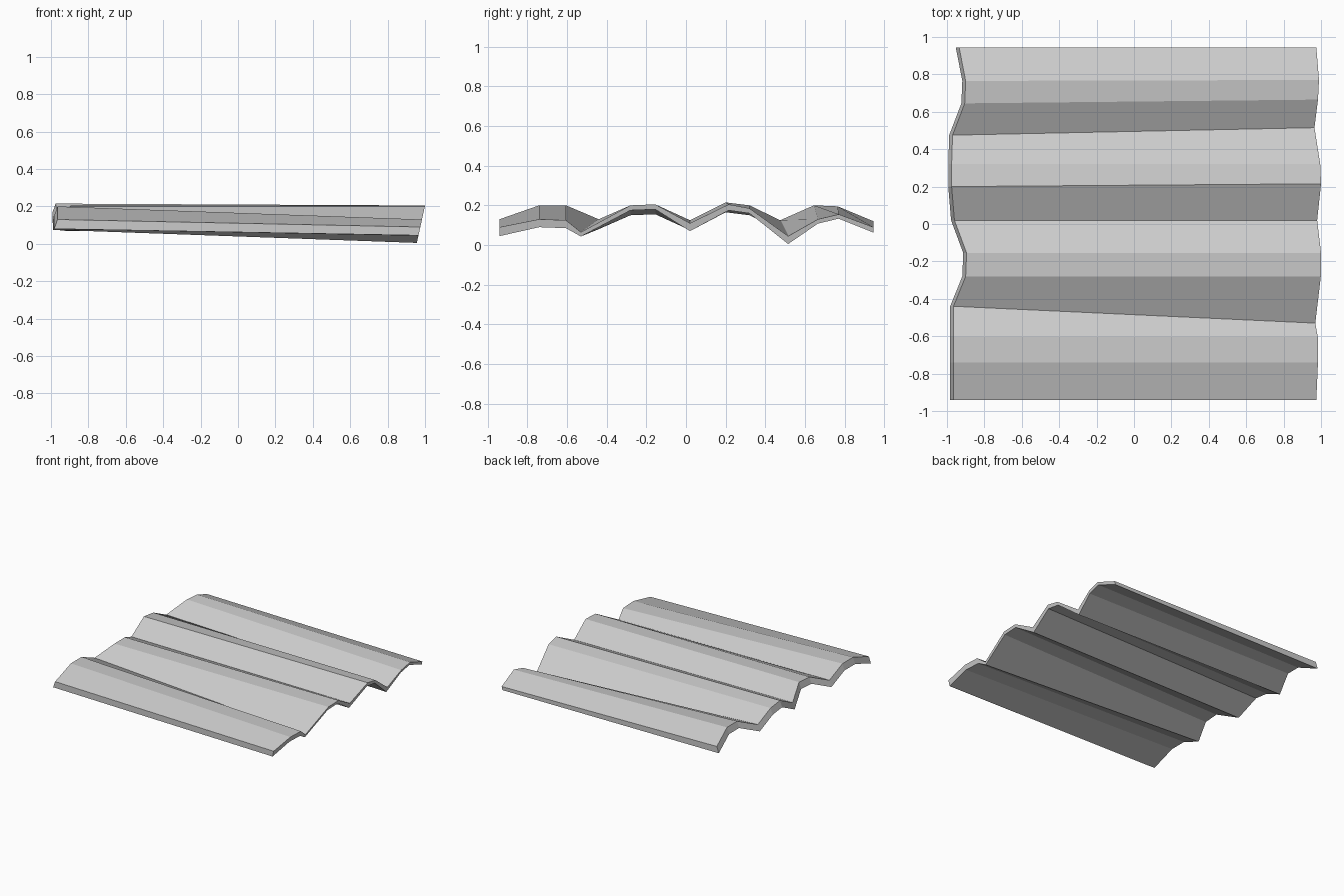
import bpy
import bmesh

# Remove the default cube only
cube = bpy.data.objects.get("Cube")
if cube:
    bpy.data.objects.remove(cube, do_unlink=True)

# Single flat colour
grey = bpy.data.materials.new("plain_grey")
grey.use_nodes = True
colour = (0.6, 0.6, 0.6, 1.0)
grey.diffuse_color = colour
grey.node_tree.nodes["Principled BSDF"].inputs["Base Color"].default_value = colour

# Wave stations from front to back: y, height and x at the left-hand edge,
# then y, height and thickness at the right-hand edge
stations = [
    (-.94, .13, -.965, -.94, .09, .045),
    (-.74, .20, -.965, -.74, .13, .04),
    (-.605, .20, -.965, -.605, .125, .04),
    (-.44, .13, -.965, -.53, .065, .022),
    (-.28, .20, -.90, -.28, .20, .025),
    (-.155, .205, -.895, -.155, .205, .025),
    (.02, .125, -.96, .02, .11, .04),
    (.2, .215, -.975, .215, .205, .03),
    (.32, .20, -.975, .32, .185, .025),
    (.475, .125, -.97, .515, .045, .04),
    (.645, .20, -.905, .665, .13, .022),
    (.765, .195, -.90, .77, .155, .022),
    (.945, .12, -.935, .945, .09, .027),
]
LEFT_THICKNESS = .05
LEFT_LEAN = .018


def right_x(z):
    """The right-hand edge is one slanted cut."""
    return .955 + .22 * z


bm = bmesh.new()

# Each station is a four-cornered section running across the sheet
sections = []
for y_left, z_left, x_left, y_right, z_right, thick in stations:
    z_low = z_right - thick
    corners = [
        (x_left, y_left, z_left),
        (right_x(z_right), y_right, z_right),
        (right_x(z_low), y_right, z_low),
        (x_left - LEFT_LEAN, y_left, z_left - LEFT_THICKNESS),
    ]
    sections.append([bm.verts.new(c) for c in corners])

# Skin the neighbouring sections, then close the front and back edges
for near, far in zip(sections, sections[1:]):
    for i in range(4):
        j = (i + 1) % 4
        bm.faces.new((near[i], near[j], far[j], far[i]))
bm.faces.new(sections[0])
bm.faces.new(sections[-1])
bmesh.ops.recalc_face_normals(bm, faces=bm.faces)

# Corrugated sheet object
mesh = bpy.data.meshes.new("corrugated_sheet")
bm.to_mesh(mesh)
bm.free()
mesh.materials.append(grey)
sheet = bpy.data.objects.new("corrugated_sheet", mesh)
bpy.context.collection.objects.link(sheet)
